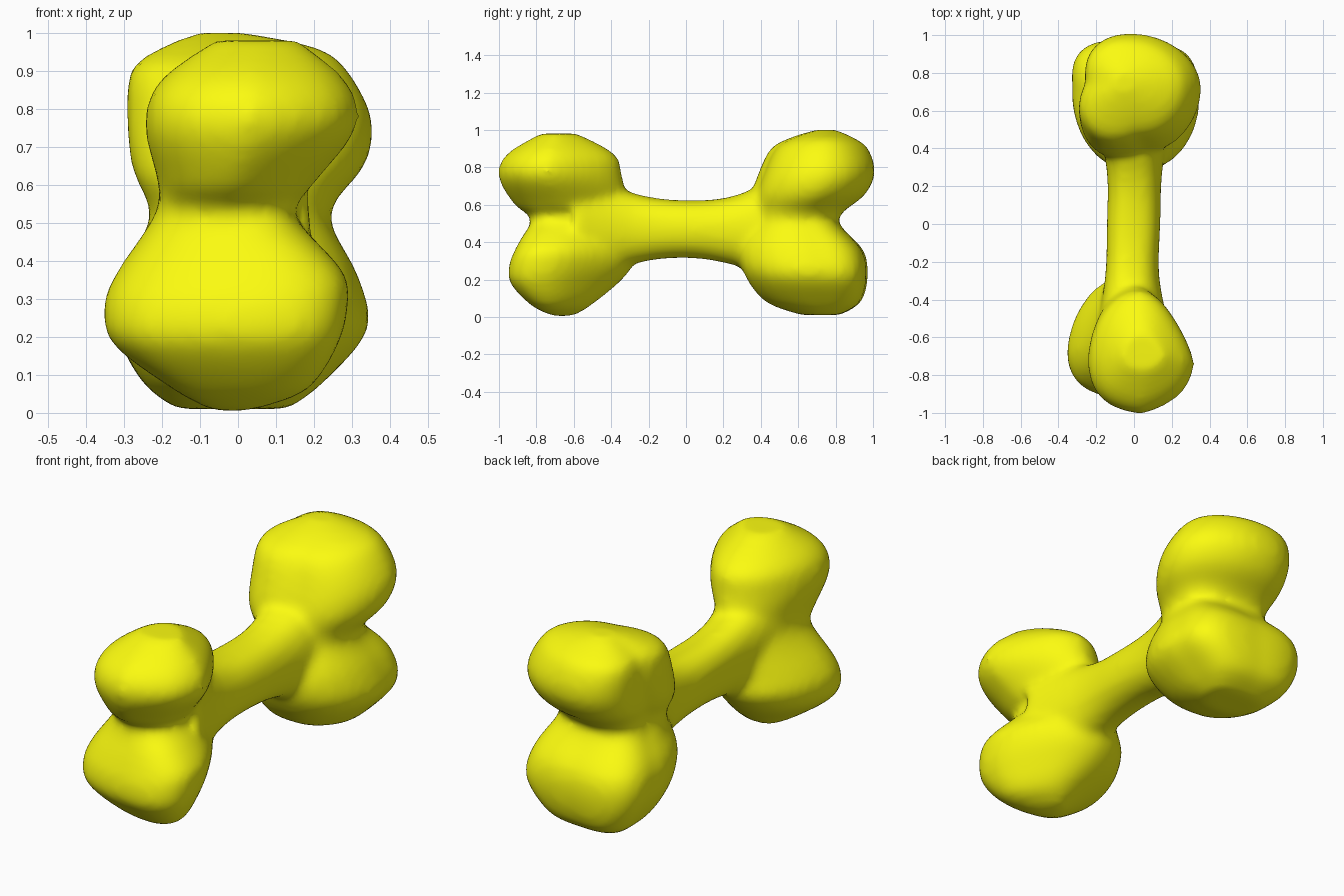
import bpy, bmesh
from math import cos, sin, pi

if "Cube" in bpy.data.objects:
    bpy.data.objects.remove(bpy.data.objects["Cube"])

SIDES = 32
STEPS = 4


def power(v, e):
    return abs(v) ** e * (1 if v >= 0 else -1)


def smooth_rows(rows):
    """Catmull-Rom interpolation between the section rows."""
    out = []
    for i in range(len(rows) - 1):
        p0, p1 = rows[max(i - 1, 0)], rows[i]
        p2, p3 = rows[i + 1], rows[min(i + 2, len(rows) - 1)]
        for s in range(STEPS):
            u = s / STEPS
            out.append([0.5 * (2 * b + (c - a) * u + (2 * a - 5 * b + 4 * c - d) * u * u
                               + (3 * b - a - 3 * c + d) * u ** 3)
                        for a, b, c, d in zip(p0, p1, p2, p3)])
    return out + [list(rows[-1])]


def loft(bm, sections, place, low, high):
    """Skin egg-shaped sections (t, a_min, a_max, b_min, b_max) into a closed solid.
    low / high: skew, then corner fullness (++, -+, --, +-) below and above the neck."""
    rings = []
    for t, a0, a1, b0, b1 in smooth_rows(sections):
        mix = min(max((t - 0.45) / 0.15, 0), 1)
        skew, *corners = [l + (h - l) * mix for l, h in zip(low, high)]
        ring = []
        for i in range(SIDES):
            ang = 2 * pi * i / SIDES
            full = 1 + corners[i * 4 // SIDES] * abs(sin(2 * ang))
            a = full * power(cos(ang), 0.92)
            b = full * power(sin(ang), 0.92) + skew * cos(ang) ** 2
            ring.append(bm.verts.new(place(t, (a0 + a1) / 2 + (a1 - a0) / 2 * a,
                                           (b0 + b1) / 2 + (b1 - b0) / 2 * b)))
        rings.append(ring)
    faces = [bm.faces.new(rings[0]), bm.faces.new(rings[-1])]
    for lo, hi in zip(rings, rings[1:]):
        for i in range(SIDES):
            j = (i + 1) % SIDES
            faces.append(bm.faces.new((lo[i], lo[j], hi[j], hi[i])))
    bmesh.ops.recalc_face_normals(bm, faces=faces)


# Knuckles: z, x range, y range
front_end = [
    (.005, -.07, .03, -.71, -.60), (.06, -.17, .18, -.82, -.51),
    (.18, -.33, .26, -.93, -.36), (.28, -.355, .285, -.935, -.28),
    (.37, -.32, .275, -.90, -.28), (.52, -.22, .15, -.83, -.30),
    (.60, -.21, .20, -.92, -.31), (.75, -.245, .315, -1.005, -.34),
    (.87, -.21, .29, -.96, -.38), (.98, -.06, .16, -.78, -.58),
]
back_end = [
    (.01, -.16, .13, .62, .82), (.08, -.25, .22, .43, .93),
    (.22, -.32, .335, .32, .965), (.36, -.315, .31, .29, .94),
    (.52, -.22, .24, .36, .81), (.65, -.245, .335, .38, .95),
    (.77, -.255, .355, .42, 1.005), (.90, -.25, .29, .48, .97),
    (.96, -.18, .21, .58, .89), (1.0, -.10, .02, .70, .80),
]
# Shaft: y, x range, z range
shaft = [
    (-.60, -.20, .20, .15, .80), (-.29, -.15, .135, .28, .66),
    (0, -.14, .14, .315, .62), (.28, -.14, .15, .27, .65),
    (.60, -.20, .20, .15, .80),
]

bm = bmesh.new()
upright = lambda z, x, y: (x, y, z)
loft(bm, front_end, upright, (-.28, -.15, 0, -.09, .09), (-.2, -.14, 0, -.05, -.11))
loft(bm, back_end, upright, (.3, 0, .07, .05, .11), (.1, -.1, .08, .3, 0))
along = (0, 0, .13, 0, 0)
loft(bm, shaft, lambda y, x, z: (x, y, z), along, along)
mesh = bpy.data.meshes.new("bone")
bm.to_mesh(mesh)
bm.free()
bone = bpy.data.objects.new("bone", mesh)
bpy.context.collection.objects.link(bone)

# Yellow surface
mat = bpy.data.materials.new("yellow")
mat.diffuse_color = (0.97, 0.97, 0.005, 1)
mat.use_nodes = True
mat.node_tree.nodes["Principled BSDF"].inputs["Base Color"].default_value = mat.diffuse_color
mesh.materials.append(mat)

# Fuse the lofts and soften the joins
remesh = bone.modifiers.new("fuse", 'REMESH')
remesh.mode = 'VOXEL'
remesh.voxel_size = 0.02
remesh.use_smooth_shade = True
soften = bone.modifiers.new("soften", 'SMOOTH')
soften.factor = 0.5
soften.iterations = 12
